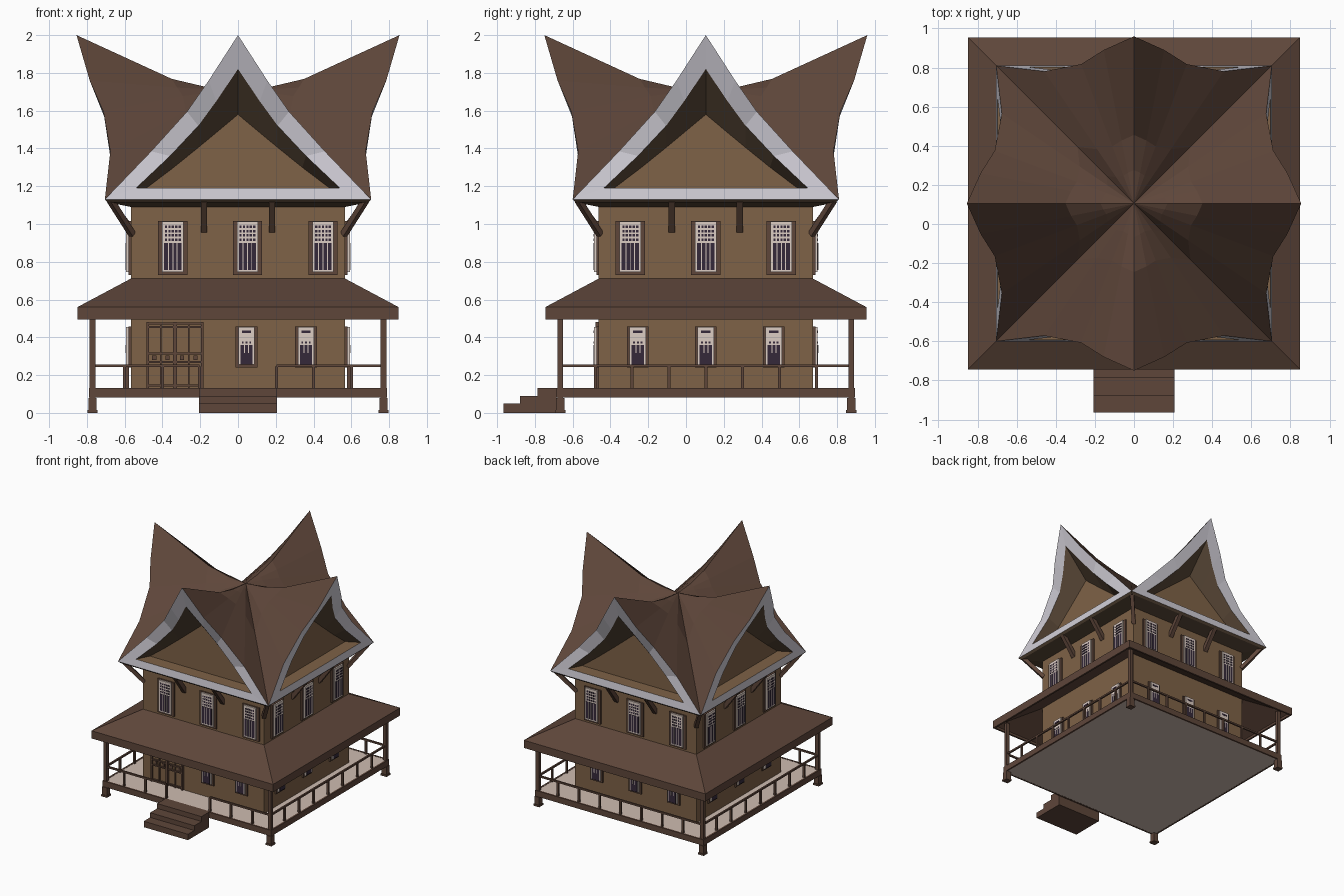
import bpy, bmesh, math
from mathutils import Matrix, Vector

if "Cube" in bpy.data.objects:
    bpy.data.objects.remove(bpy.data.objects["Cube"])

CY = 0.105                                   # house centre along y

def mat(name, rgb):
    m = bpy.data.materials.new(name)
    m.diffuse_color = (*rgb, 1)
    m.use_nodes = True
    m.node_tree.nodes["Principled BSDF"].inputs["Base Color"].default_value = m.diffuse_color
    return m

BROWN = mat("timber_brown", (0.112, 0.061, 0.042))
DARK = mat("soffit_brown", (0.1, 0.064, 0.038))
WALL = mat("wall_tan", (0.21, 0.122, 0.063))
TRIM = mat("gable_trim_grey", (0.64, 0.62, 0.68))
CREAM = mat("window_cream", (0.72, 0.61, 0.55))
GLASS = mat("glass_purple", (0.035, 0.022, 0.042))
FLOOR = mat("floor_beige", (0.62, 0.50, 0.44))

class Part:
    """Collects geometry in house space; side k is the front turned by k*90 degrees."""
    def __init__(self, name, material):
        self.name, self.material, self.bm = name, material, bmesh.new()

    def box(self, x, y, z, k=0):             # ranges (lo, hi)
        c = Vector([(a + b) / 2 for a, b in (x, y, z)])
        s = [b - a for a, b in (x, y, z)]
        m = Matrix.Rotation(k * math.pi / 2, 4, 'Z') @ Matrix.Translation(c) @ Matrix.Diagonal((*s, 1))
        bmesh.ops.create_cube(self.bm, size=1, matrix=m)

    def plate(self, cx, w, z0, z1, d0, d1, k=0):   # upright plate on side k
        self.box((cx - w / 2, cx + w / 2), (-d1, -d0), (z0, z1), k)

    def beam(self, p, q, w, k=0):
        p, q = Vector(p), Vector(q)
        v = q - p
        m = (Matrix.Rotation(k * math.pi / 2, 4, 'Z') @ Matrix.Translation((p + q) / 2)
             @ v.to_track_quat('Z', 'Y').to_matrix().to_4x4() @ Matrix.Diagonal((w, w, v.length, 1)))
        bmesh.ops.create_cube(self.bm, size=1, matrix=m)

    def face(self, pts, k=0, mirror=False):
        r = Matrix.Rotation(k * math.pi / 2, 3, 'Z')
        if mirror:
            pts = [(-p[0], p[1], p[2]) for p in reversed(pts)]
        self.bm.faces.new([self.bm.verts.new(r @ Vector(p)) for p in pts])

    def ring(self, profile):                 # square sweep of (radius, z), top to bottom
        for k in range(4):
            for (ra, za), (rb, zb) in zip(profile, profile[1:]):
                self.face([(-ra, -ra, za), (-rb, -rb, zb), (rb, -rb, zb), (ra, -ra, za)], k)

    def done(self):
        bmesh.ops.remove_doubles(self.bm, verts=self.bm.verts, dist=1e-5)
        me = bpy.data.meshes.new(self.name)
        self.bm.to_mesh(me)
        self.bm.free()
        me.materials.append(self.material)
        ob = bpy.data.objects.new(self.name, me)
        ob.location.y = CY
        bpy.context.collection.objects.link(ob)

# walls
walls = Part("walls", WALL)
walls.box((-.567, .567), (-.567, .567), (.12, 1.1))
walls.done()

# veranda deck, edge beams and front steps
deck = Part("deck_floor", FLOOR)
deck.box((-.785, .785), (-.785, .785), (.083, .129))
deck.done()
edge = Part("deck_edge", BROWN)
for k in range(4):
    edge.box((-.79, .79), (-.79, -.775), (.082, .131), k)
edge.done()
steps = Part("front_steps", BROWN)
for y0, z1 in ((-1.07, .05), (-.985, .09), (-.89, .131)):
    steps.box((-.207, .207), (y0, -.79), (0, z1))
steps.done()

# corner posts with feet, and railings
posts = Part("corner_posts", BROWN)
for k in range(4):
    posts.box((.755, .785), (-.785, -.755), (0, .53), k)
    posts.box((.748, .792), (-.792, -.748), (.015, .08), k)
    posts.box((.743, .797), (-.797, -.743), (0, .015), k)
posts.done()
rail = Part("railing", BROWN)
for k in range(4):
    if k:
        rail.box((-.77, .77), (-.777, -.763), (.242, .256), k)
        xs = [-.585 + .195 * i for i in range(7)]
    else:
        for s in (-.77, .205):
            rail.box((s, s + .565), (-.777, -.763), (.242, .256))
        xs = [-.6, -.4, -.205, .205, .4, .6]
    for x in xs:
        rail.plate(x, .016, .13, .245, .762, .778, k)
rail.done()

# porch roof with fascia and sloping underside
porch = Part("porch_roof", BROWN)
porch.ring([(.565, .712), (.85, .56), (.85, .495), (.835, .495), (.835, .515), (.565, .66)])
porch.done()

# upper crossed gable roof: half outlines of one gable, peak to eave (x, z)
OUT = [(0, 2.0), (.155, 1.76), (.27, 1.595), (.46, 1.385), (.705, 1.13)]
INN = [(0, 1.82), (.115, 1.65), (.21, 1.52), (.36, 1.36), (.54, 1.19)]
PAN = [(0, 1.58), (.11, 1.488), (.21, 1.405), (.34, 1.3), (.485, 1.19)]
LEAN = [(1.13, .705), (1.375, .675), (1.53, .69), (1.64, .728), (1.76, .785), (2.0, .855)]

def lean(z):                                 # outward lean of the gable face
    for (za, da), (zb, db) in zip(LEAN, LEAN[1:]):
        if z <= zb:
            return da + (db - da) * (z - za) / (zb - za)
    return LEAN[-1][1]

outer = [(x, -lean(z), z) for x, z in OUT]
inner = [(x, -lean(z), z) for x, z in INN]
panel = [(x, -.59, z) for x, z in PAN]
flip = lambda p: (-p[0], p[1], p[2])
ZC, S = 1.71, [0, .2, .41, 1]

def roof_point(i, s):                        # sagging ridge blends to straight valley
    x, y, z = outer[i]
    return (x * s, y * s, ZC + (z - ZC) * s ** (1.8 - .2 * i))

roof = Part("gable_roof", BROWN)
trim = Part("gable_trim", TRIM)
soffit = Part("gable_soffit", DARK)
ped = Part("gable_panels", WALL)
for k in range(4):
    for m in (False, True):
        for i in range(4):
            for a, b in zip(S, S[1:]):
                q = [roof_point(i, a), roof_point(i, b), roof_point(i + 1, b), roof_point(i + 1, a)]
                roof.face(q[:3] if a == 0 else q, k, m)
            trim.face([outer[i], inner[i], inner[i + 1], outer[i + 1]], k, m)
            soffit.face([inner[i], panel[i], panel[i + 1], inner[i + 1]], k, m)
    trim.face([flip(outer[4]), outer[4], inner[4], flip(inner[4])], k)
    ped.face([flip(inner[4]), inner[4], panel[4], flip(panel[4])], k)
    ped.face([flip(panel[4])] + panel[::-1] + [flip(p) for p in panel[1:4]], k)
soffit.ring([(.705, 1.13), (.69, 1.115), (.565, 1.09)])
for p in (roof, trim, soffit, ped):
    p.done()

# eave brackets: two per side plus the corners
br = Part("eave_brackets", BROWN)
for k in range(4):
    for x in (-.18, .18):
        br.beam((x, -.56, .965), (x, -.68, 1.125), .034, k)
    br.beam((.56, -.56, .945), (.675, -.675, 1.125), .03, k)
br.done()

# windows: brown frame, proud cream sash, dark panes with bars
frames = Part("window_frames", BROWN)
cream = Part("window_sashes", CREAM)
glass = Part("window_glass", GLASS)

def window(cx, k, w, z0, z1, g0, g1, upper):
    t = .021 if upper else .014
    frames.plate(cx, w, z0, z1, .56, .58, k)
    iw = w - 2 * t
    cream.plate(cx, iw, z0 + .015, z1 - .003, .56, .592, k)
    gw = iw - .022
    glass.plate(cx, gw, g0, g1, .59, .594, k)
    n = 4 if upper else 3
    for i in range(1, n):                    # glazing bars
        cream.plate(cx - gw / 2 + gw * i / n, .005, g0 if upper else g0 + .06, g1, .59, .596, k)
    if upper:                                # lattice above the panes
        for r in range(4):
            for c in range(5):
                glass.plate(cx + (c - 2) * gw / 5, .012, g1 + .01 + r * .023, g1 + .023 + r * .023, .59, .594, k)
    else:
        for c in (-1, 0, 1):
            glass.plate(cx + c * .02, .01, g1 + .008, g1 + .018, .59, .594, k)
        glass.plate(cx, .05, z1 - .035, z1 - .022, .59, .594, k)

for k in range(4):
    for x in (-.345, .05, .45) if k == 0 else (-.4, 0, .4):
        window(x, k, .155, .73, 1.015, .757, .9, True)
    for x in (.045, .36) if k == 0 else (-.36, 0, .36):
        window(x, k, .115, .24, .457, .256, .36, False)
for p in (frames, cream, glass):
    p.done()

# double front door: jambs, rails and recessed tan leaves
door = Part("front_door", BROWN)
for x in (-.478, -.338, -.33, -.19):
    door.plate(x, .014, .13, .48, .56, .585)
for x in (-.408, -.26):
    door.plate(x, .008, .13, .47, .56, .577)
for x in (-.443, -.373, -.296, -.225):
    door.plate(x, .022, .28, .305, .56, .575)
for z in (.145, .27, .315, .455, .474):
    door.plate(-.334, .3, z - .005, z + .005, .56, .58)
door.done()
